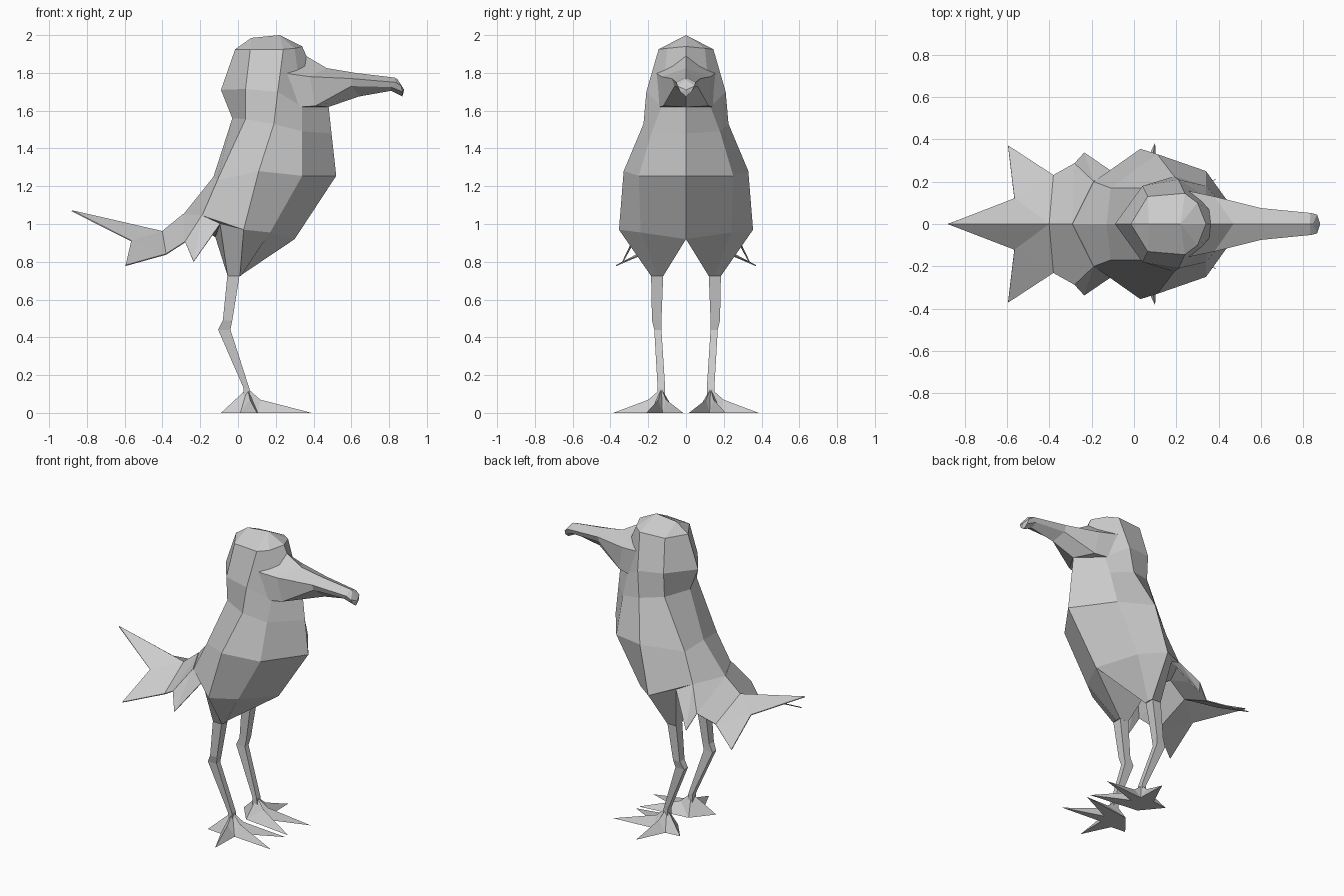
import bpy
import bmesh
import math

if "Cube" in bpy.data.objects:
    bpy.data.objects.remove(bpy.data.objects["Cube"], do_unlink=True)

# One plain material for the whole bird
plain_grey = bpy.data.materials.new("plain_grey")
plain_grey.use_nodes = True
grey = (0.6, 0.6, 0.6, 1)
plain_grey.diffuse_color = grey
plain_grey.node_tree.nodes["Principled BSDF"].inputs["Base Color"].default_value = grey


def build(name, polygons, both_sides=True, flip=False):
    """Make a flat-shaded object from polygons, optionally mirrored over y."""
    bm = bmesh.new()
    sides = (1, -1) if both_sides else ((-1,) if flip else (1,))
    for side in sides:
        for polygon in polygons:
            corners = []
            for x, y, z in polygon:
                if (x, y * side, z) not in corners:
                    corners.append((x, y * side, z))
            if len(corners) > 2:
                bm.faces.new([bm.verts.new(c) for c in corners])
    bmesh.ops.remove_doubles(bm, verts=bm.verts[:], dist=0.001)
    bmesh.ops.recalc_face_normals(bm, faces=bm.faces[:])
    mesh = bpy.data.meshes.new(name)
    bm.to_mesh(mesh)
    bm.free()
    mesh.materials.append(plain_grey)
    obj = bpy.data.objects.new(name, mesh)
    bpy.context.collection.objects.link(obj)
    return obj


def loft(rows, closed=False):
    """Quads joining neighbouring rows of points."""
    quads = []
    for upper, lower in zip(rows, rows[1:]):
        count = len(upper)
        for i in range(count if closed else count - 1):
            j = (i + 1) % count
            quads.append([upper[i], upper[j], lower[j], lower[i]])
    return quads


# Torso half-rings, from back centre round the side to front centre
torso = [
    [(-.015, 0, 1.925), (.065, .13, 1.925), (.24, .145, 1.925), (.3, .1, 1.93), (.34, 0, 1.94)],
    [(-.09, 0, 1.71), (.04, .18, 1.715), (.21, .21, 1.7), (.34, .13, 1.62), (.48, 0, 1.62)],
    [(-.03, 0, 1.56), (.04, .17, 1.555), (.19, .225, 1.53), (.34, .18, 1.49), (.495, 0, 1.48)],
    [(-.13, 0, 1.25), (-.11, .17, 1.23), (.11, .33, 1.28), (.34, .25, 1.255), (.52, 0, 1.255)],
    [(-.29, 0, 1.05), (-.19, .2, 1.045), (.03, .355, .97), (.17, .24, .955), (.3, 0, .92)],
]
body = loft(torso)

# Crown ridge
nape, rear, side, brow, face = torso[0]
ridge_back, ridge_front = (.07, 0, 1.985), (.22, 0, 2)
body += [
    [nape, rear, ridge_back],
    [rear, side, ridge_front, ridge_back],
    [side, brow, ridge_front],
    [brow, face, ridge_front],
]

# Thighs taper from the lower torso to the tops of the legs
rump, hip, flank, thigh_front, belly = torso[-1]
wing_root, vent = (-.095, .24, 1), (-.12, 0, .93)
thigh_top = [wing_root, flank, thigh_front, belly, vent]
thigh_end = [(-.055, .185, .725), (.01, .185, .725), (.015, .15, .725),
             (.01, .12, .725), (-.055, .12, .725)]
body += loft([thigh_top, thigh_end])
body += [[vent, wing_root, thigh_end[0], thigh_end[4]], thigh_end]
body += [[hip, wing_root, flank], [rump, hip, wing_root, vent]]
build("body", body)

# Beak half-rings: top, upper edge, lower edge, bottom
beak = [
    [(.36, 0, 1.89), (.2, .168, 1.805), (.33, .14, 1.62), (.4, 0, 1.62)],
    [(.47, 0, 1.825), (.38, .13, 1.78), (.41, .12, 1.625), (.48, 0, 1.62)],
    [(.62, 0, 1.8), (.6, .075, 1.77), (.6, .06, 1.73), (.64, 0, 1.675)],
    [(.83, 0, 1.775), (.835, .052, 1.75), (.81, .045, 1.725), (.81, 0, 1.705)],
    [(.845, 0, 1.765), (.865, .045, 1.73), (.87, .03, 1.7), (.87, 0, 1.675)],
]
beak_tip = (.88, 0, 1.71)
end = beak[-1]
build("beak", loft(beak) + [[a, b, beak_tip] for a, b in zip(end, end[1:])])

# Forked tail and the wing tips beside it
wing_back, wing_tip = (-.28, .285, .905), (-.235, .335, .8)
tail_root, tail_edge = (-.4, 0, .96), (-.38, .23, .84)
tail_centre, notch, tail_corner = (-.88, 0, 1.07), (-.565, .12, .91), (-.595, .37, .78)
tail = build("tail", [
    [rump, hip, wing_back],
    [rump, wing_back, tail_edge, tail_root],
    [tail_root, notch, tail_centre],
    [tail_root, tail_edge, notch],
    [tail_edge, tail_corner, notch],
    [hip, wing_root, wing_tip],
    [hip, wing_tip, wing_back],
])
thin = tail.modifiers.new("thin_sheet", "SOLIDIFY")
thin.thickness = 0.006
thin.offset = 0


def square(back, front, inner, outer, z):
    return [(back, inner, z), (front, inner, z), (front, outer, z), (back, outer, z)]


# Legs bend backwards at the knee
leg_rows = [
    square(-.055, .01, .12, .185, .74),
    square(-.08, -.03, .13, .18, .49),
    square(-.105, -.04, .13, .168, .44),
    square(.03, .06, .11, .15, .13),
    square(.03, .07, .11, .15, .05),
]
leg = loft(leg_rows, closed=True) + [leg_rows[0], leg_rows[-1]]

# Feet: ridged toes round the ankle, in order inner, middle, outer, back
ankle = (.05, .13, .13)
toes = [(.36, .015), (.39, .21), (.1, .385), (-.09, .19)]
angles = [math.atan2(y - ankle[1], x - ankle[0]) for x, y in toes]
pits = []
for i, start in enumerate(angles):
    stop = angles[i + 1] if i < 3 else angles[0] + math.tau
    middle = (start + stop) / 2
    pits.append((ankle[0] + .08 * math.cos(middle), ankle[1] + .08 * math.sin(middle), 0))
foot, sole = [], []
for i, (x, y) in enumerate(toes):
    tip = (x, y, 0)
    knuckle = (ankle[0] + .07 * math.cos(angles[i]), ankle[1] + .07 * math.sin(angles[i]), .07)
    for pit in (pits[i - 1], pits[i]):
        foot += [[ankle, knuckle, pit], [knuckle, tip, pit]]
    sole += [tip, pits[i]]
foot.append(sole)

for label, flip in (("left", False), ("right", True)):
    build(label + "_leg", leg, both_sides=False, flip=flip)
    build(label + "_foot", foot, both_sides=False, flip=flip)
